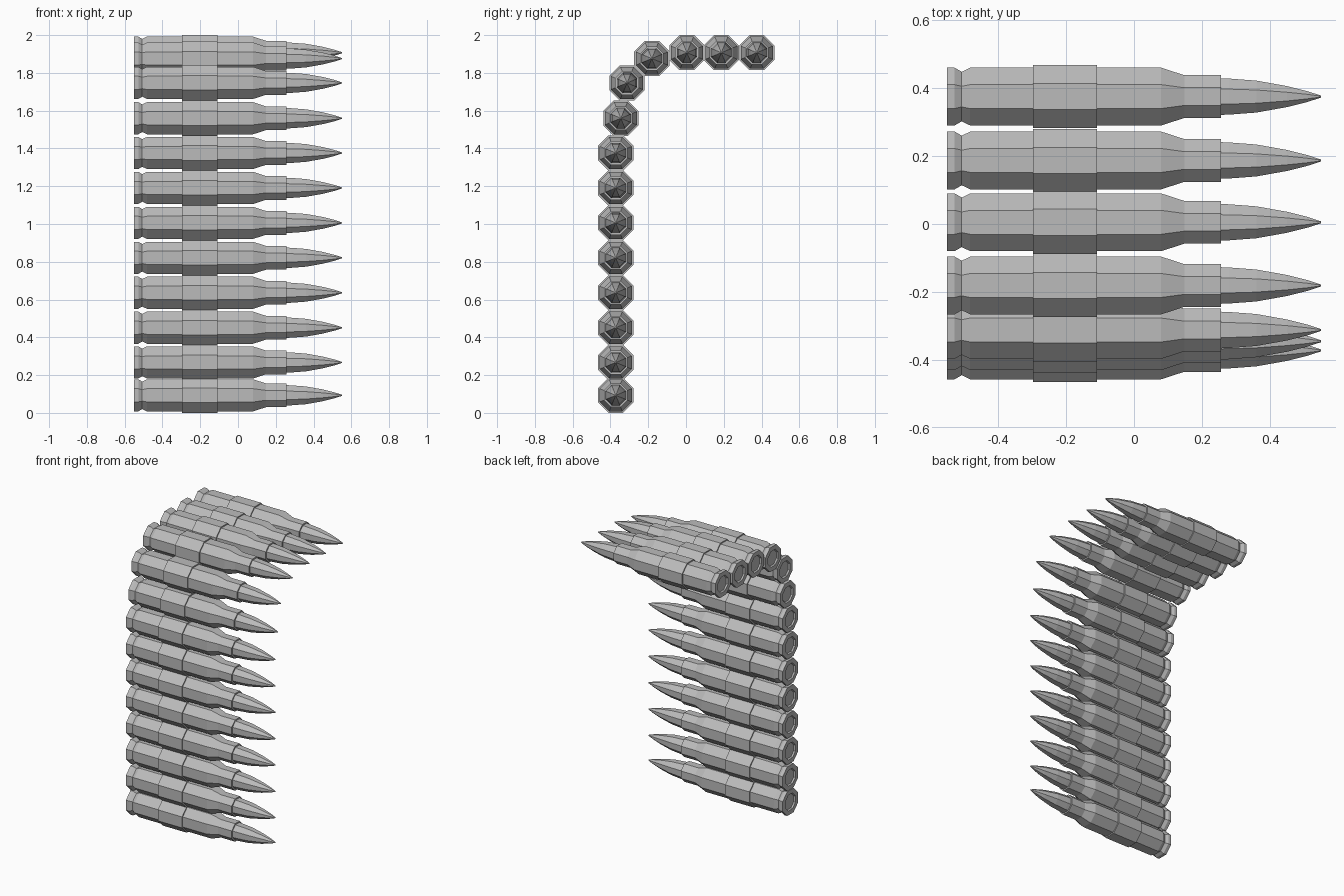
import bpy, bmesh, math

cube = bpy.data.objects.get("Cube")
if cube:
    bpy.data.objects.remove(cube, do_unlink=True)

SIDES = 8

metal = bpy.data.materials.new("grey_metal")
metal.use_nodes = True
colour = (0.5, 0.5, 0.5, 1)
metal.diffuse_color = colour
metal.node_tree.nodes["Principled BSDF"].inputs["Base Color"].default_value = colour


def lathe_x(name, profile, closed=False):
    """Turn (x, flat radius) pairs about the x axis into an octagonal mesh."""
    bm = bmesh.new()
    rings = []
    for x, flat in profile:
        r = flat / math.cos(math.pi / SIDES)
        angles = [(i + 0.5) * math.tau / SIDES for i in range(SIDES)]
        rings.append([bm.verts.new((x, r * math.cos(a), r * math.sin(a))) for a in angles])
    pairs = list(zip(rings, rings[1:]))
    if closed:
        pairs.append((rings[-1], rings[0]))
    else:
        bm.faces.new(rings[0])
        bm.faces.new(rings[-1])
    for a, b in pairs:
        for i in range(SIDES):
            j = (i + 1) % SIDES
            bm.faces.new((a[i], a[j], b[j], b[i]))
    bmesh.ops.recalc_face_normals(bm, faces=bm.faces)
    mesh = bpy.data.meshes.new(name)
    bm.to_mesh(mesh)
    bm.free()
    mesh.materials.append(metal)
    return mesh


# Case: recessed primer, rim, extractor groove, body, shoulder and neck
case = lathe_x("case", [
    (-0.54, 0.05), (-0.55, 0.055), (-0.55, 0.085), (-0.528, 0.085), (-0.507, 0.073),
    (-0.482, 0.085), (0.08, 0.085), (0.148, 0.063), (0.256, 0.063)])

# Bullet: curved nose with a small blunt tip
bullet = lathe_x("bullet", [
    (0.25, 0.054), (0.28, 0.053), (0.36, 0.047), (0.45, 0.031), (0.51, 0.016), (0.55, 0.003)])

# Belt link: band around the body
link = lathe_x("link", [
    (-0.297, 0.083), (-0.297, 0.093), (-0.109, 0.093), (-0.109, 0.083)], closed=True)

# Belt path: a hanging column, a bend, then a level run
path = [(-0.372, 0.093), (-0.372, 0.267)]
path += [(-0.372, 0.451 + 0.185 * i) for i in range(6)]
path += [(-0.345, 1.56), (-0.312, 1.747), (-0.181, 1.876)]
path += [(0.005, 1.907), (0.187, 1.907), (0.375, 1.907)]

for n, (y, z) in enumerate(path, 1):
    for mesh in (case, bullet, link):
        part = bpy.data.objects.new(f"{mesh.name}_{n:02d}", mesh)
        part.location = (0, y, z)
        bpy.context.collection.objects.link(part)
